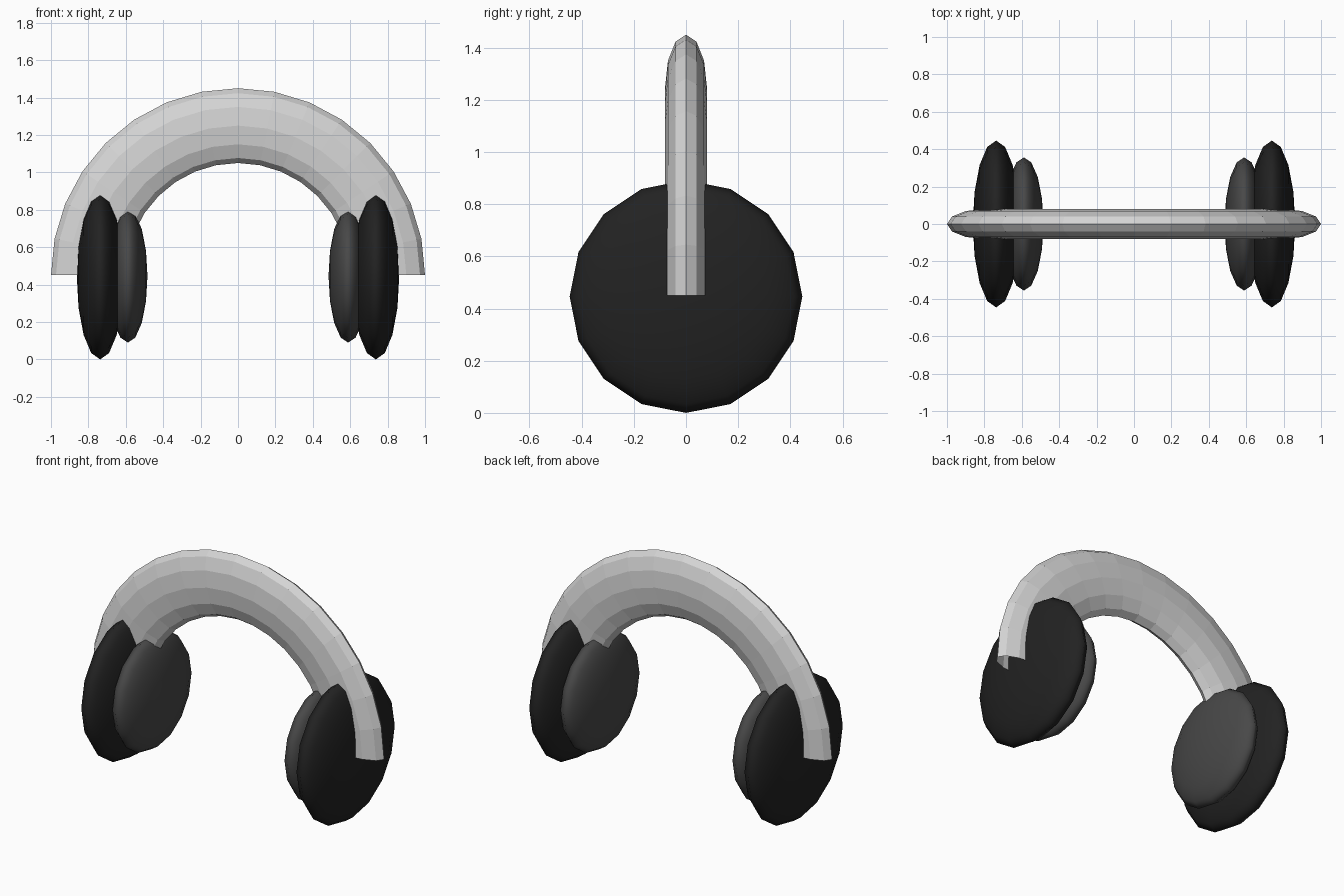
import bpy, bmesh, math

if "Cube" in bpy.data.objects:
    bpy.data.objects.remove(bpy.data.objects["Cube"])


def material(name, rgb):
    m = bpy.data.materials.new(name)
    m.diffuse_color = (*rgb, 1)
    m.use_nodes = True
    m.node_tree.nodes["Principled BSDF"].inputs["Base Color"].default_value = m.diffuse_color
    return m


silver = material("light_grey", (0.66, 0.66, 0.66))
black = material("near_black", (0.016, 0.016, 0.016))
grey = material("dark_grey", (0.065, 0.065, 0.065))


def headband(radius=0.8, tube=0.2, half_depth=0.08, base=0.45, arc=16, sides=12):
    # Half ring with a flattened tube section and open ends
    bm = bmesh.new()
    rings = []
    for i in range(arc + 1):
        a = math.pi * i / arc
        ring = []
        for j in range(sides):
            b = 2 * math.pi * j / sides
            r = radius + tube * math.cos(b)
            ring.append(bm.verts.new((r * math.cos(a), half_depth * math.sin(b),
                                      base + r * math.sin(a))))
        rings.append(ring)
    for p, q in zip(rings, rings[1:]):
        for j in range(sides):
            k = (j + 1) % sides
            bm.faces.new((p[j], p[k], q[k], q[j]))
    bmesh.ops.recalc_face_normals(bm, faces=bm.faces)
    # Outward check on the crown of the band
    crown = max(bm.faces, key=lambda f: f.calc_center_median().z)
    if crown.normal.z < 0:
        bmesh.ops.reverse_faces(bm, faces=bm.faces)
    mesh = bpy.data.meshes.new("headband")
    bm.to_mesh(mesh)
    bm.free()
    mesh.materials.append(silver)
    bpy.context.collection.objects.link(bpy.data.objects.new("headband", mesh))


def disc(name, x, thickness, radius, mat):
    # Flattened ball whose poles face sideways
    bpy.ops.mesh.primitive_uv_sphere_add(segments=16, ring_count=8, radius=1,
                                         location=(x, 0, 0.446),
                                         rotation=(0, math.pi / 2, 0))
    ob = bpy.context.object
    ob.name = name
    ob.scale = (radius, radius, thickness)
    ob.data.materials.append(mat)
    bpy.ops.object.shade_smooth()


headband()
for side, s in (("left", -1), ("right", 1)):
    disc(side + "_ear_cup", s * 0.737, 0.125, 0.446, black)
    disc(side + "_ear_pad", s * 0.589, 0.105, 0.356, grey)
